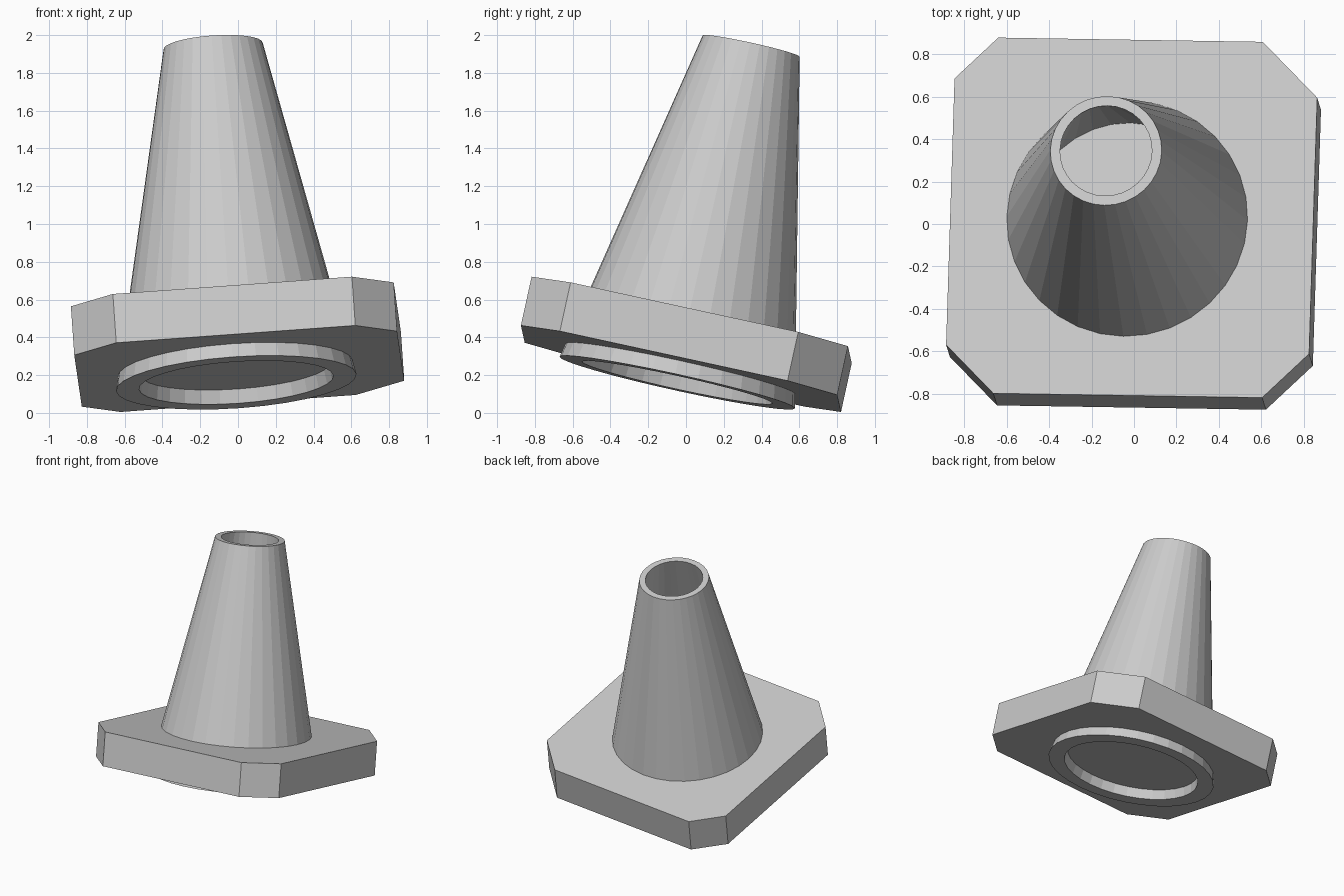
import bpy, bmesh, math
from mathutils import Matrix, Vector

if "Cube" in bpy.data.objects:
    bpy.data.objects.remove(bpy.data.objects["Cube"])

# Tilted frame: origin at the middle of the plate's top face
up = Vector((-0.067, 0.214, 0.974)).normalized()
right = Vector((0.997, -0.016, 0.072))
right = (right - up * right.dot(up)).normalized()
back = up.cross(right)
FRAME = Matrix((right, back, up)).transposed().to_4x4()
FRAME.translation = (-0.02, 0.03, 0.492)


def finish(bm, name):
    bmesh.ops.recalc_face_normals(bm, faces=bm.faces)
    bm.transform(FRAME)
    mesh = bpy.data.meshes.new(name)
    bm.to_mesh(mesh)
    bm.free()
    obj = bpy.data.objects.new(name, mesh)
    bpy.context.collection.objects.link(obj)
    return obj


# Base plate: square slab with slightly uneven cut corners
HALF, THICK, SHIFT = 0.857, 0.265, 0.0095
corners = [(-1, -1, 0.23), (1, -1, 0.215), (1, 1, 0.265), (-1, 1, 0.20)]
bm = bmesh.new()
outline = []
for sx, sy, cut in corners:
    pair = [(sx * HALF, sy * (HALF - cut)), (sx * (HALF - cut), sy * HALF)]
    if sx * sy < 0:
        pair.reverse()
    outline += pair
face = bm.faces.new([bm.verts.new((x + SHIFT, y, 0)) for x, y in outline])
ext = bmesh.ops.extrude_face_region(bm, geom=[face], use_keep_orig=True)
moved = [v for v in ext["geom"] if isinstance(v, bmesh.types.BMVert)]
bmesh.ops.translate(bm, verts=moved, vec=(0, 0, -THICK))
finish(bm, "base_plate")

# Hollow cone: tapering wall that passes through the plate
SIDES = 32
profile = [(0.638, -0.34), (0.263, 1.488), (0.217, 1.488), (0.516, -0.34)]
bm = bmesh.new()
rings = []
for r, z in profile:
    rings.append([bm.verts.new((r * math.cos(a) - 0.012, r * math.sin(a) - 0.004, z))
                  for a in (2 * math.pi * i / SIDES for i in range(SIDES))])
for k in range(len(rings)):
    a, b = rings[k], rings[(k + 1) % len(rings)]
    for i in range(SIDES):
        j = (i + 1) % SIDES
        bm.faces.new((a[i], a[j], b[j], b[i]))
finish(bm, "cone_body")
